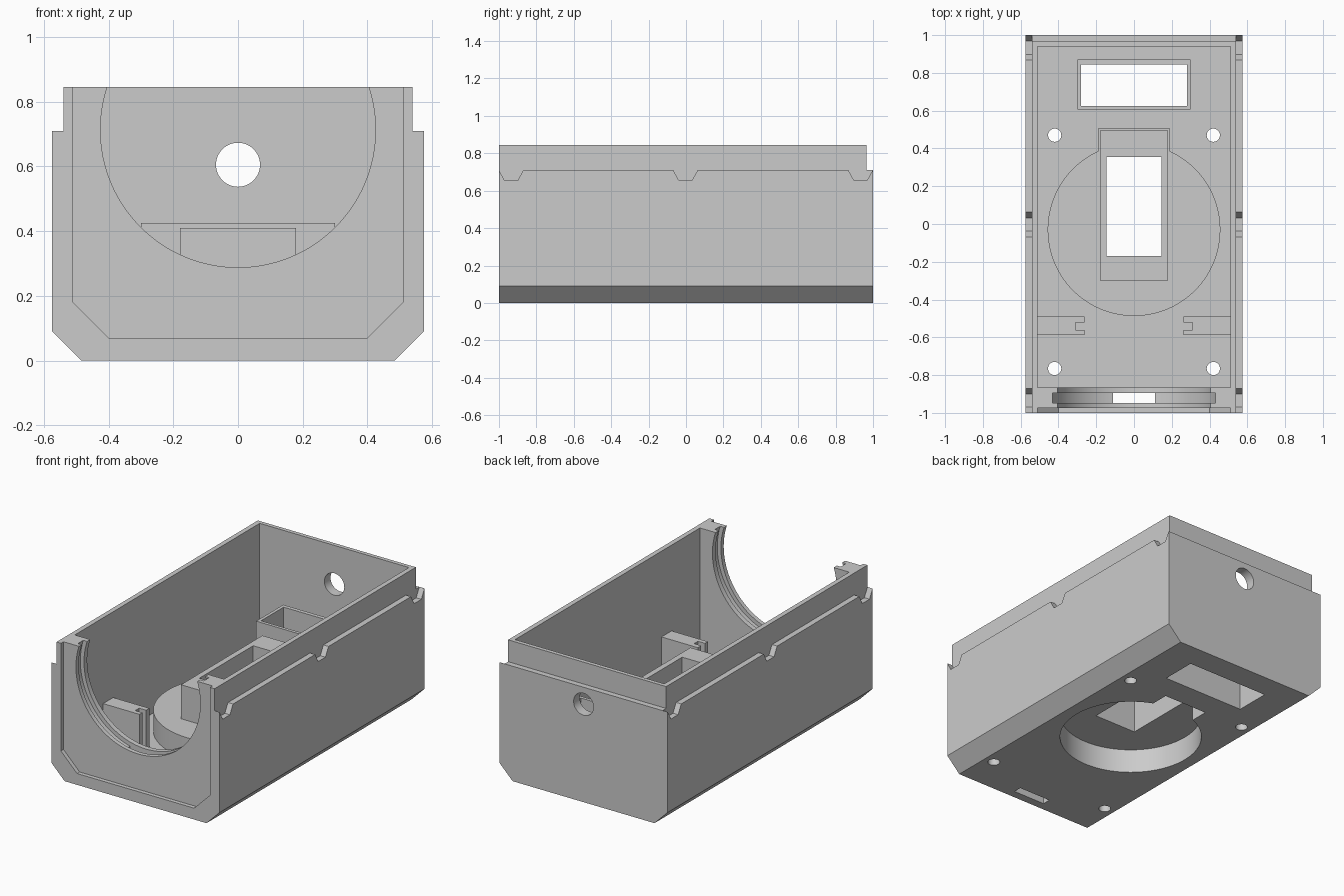
import bpy, bmesh, math
from mathutils import Matrix

if "Cube" in bpy.data.objects:
    bpy.data.objects.remove(bpy.data.objects["Cube"])

grey = bpy.data.materials.new("matte grey")
grey.use_nodes = True
grey.diffuse_color = (0.6, 0.6, 0.6, 1)
grey.node_tree.nodes["Principled BSDF"].inputs["Base Color"].default_value = (0.6, 0.6, 0.6, 1)


def make(name, bm):
    bmesh.ops.recalc_face_normals(bm, faces=bm.faces)
    mesh = bpy.data.meshes.new(name)
    bm.to_mesh(mesh)
    bm.free()
    mesh.materials.append(grey)
    ob = bpy.data.objects.new(name, mesh)
    bpy.context.collection.objects.link(ob)
    return ob


def prism(name, points, axis, a, b):
    """Extrude a 2D outline along x (points y,z) or y (points x,z)."""
    bm = bmesh.new()
    place = {"x": lambda p: (a, p[0], p[1]), "y": lambda p: (p[0], a, p[1])}[axis]
    face = bm.faces.new([bm.verts.new(place(p)) for p in points])
    out = bmesh.ops.extrude_face_region(bm, geom=[face])
    verts = [v for v in out["geom"] if isinstance(v, bmesh.types.BMVert)]
    bmesh.ops.translate(bm, verts=verts, vec=(b - a, 0, 0) if axis == "x" else (0, b - a, 0))
    return make(name, bm)


def box(name, x0, x1, y0, y1, z0, z1):
    return prism(name, [(x0, z0), (x1, z0), (x1, z1), (x0, z1)], "y", y0, y1)


def cylinder(name, radius, centre, depth, axis="z", sides=96):
    bm = bmesh.new()
    turn = Matrix.Rotation(math.pi / 2, 4, "X") if axis == "y" else Matrix()
    bmesh.ops.create_cone(bm, cap_ends=True, segments=sides, radius1=radius, radius2=radius,
                          depth=depth, matrix=Matrix.Translation(centre) @ turn)
    return make(name, bm)


def boolean(ob, tools, operation="DIFFERENCE", keep=False):
    for tool in tools:
        mod = ob.modifiers.new("cut", "BOOLEAN")
        mod.operation, mod.solver, mod.object = operation, "EXACT", tool
        bpy.context.view_layer.objects.active = ob
        bpy.ops.object.modifier_apply(modifier=mod.name)
        if not keep:
            bpy.data.objects.remove(tool)


def chamfered(half, bottom, top, cut):
    return [(-half + cut, bottom), (half - cut, bottom), (half, bottom + cut),
            (half, top), (-half, top), (-half, bottom + cut)]


# Outer shell with the stepped lip
housing = prism("housing", chamfered(0.575, 0, 0.71, 0.09), "y", -1, 1)
boolean(housing, [box("lip", -0.54, 0.54, -1, 0.965, 0.4, 0.845)], "UNION")

# Inner cavity, shallow front panel, round front opening with its groove
boolean(housing, [
    box("cavity", -0.51, 0.51, -0.865, 0.94, 0.07, 1),
    prism("front_panel", chamfered(0.51, 0.07, 1, 0.11), "y", -1.1, -0.975),
    cylinder("opening", 0.425, (0, -0.95, 0.713), 0.3, "y", 128),
    cylinder("groove", 0.45, (0, -0.922, 0.713), 0.052, "y", 128),
    box("drain_slit", -0.11, 0.11, -0.948, -0.896, -0.1, 0.6),
    cylinder("cable_hole", 0.068, (0, 0.95, 0.605), 0.3, "y", 64),
])

# Snap notches along both shoulders
for side in (-1, 1):
    for y in (-0.935, -0.003, 0.933):
        outline = [(y - 0.068, 0.715), (y - 0.035, 0.655), (y + 0.035, 0.655), (y + 0.068, 0.715)]
        boolean(housing, [prism("notch", outline, "x", side * 0.54, side * 0.7)])

# Screw holes in the floor
for x in (-0.42, 0.42):
    for y in (-0.765, 0.47):
        boolean(housing, [cylinder("screw_hole", 0.035, (x, y, 0), 0.3, sides=32)])

# Raised round boss with a rectangular extension, and the slotted tower on it
boss = cylinder("round_boss", 0.457, (0, -0.03, 0.13), 0.14, sides=128)
boolean(boss, [box("extension", -0.19, 0.19, 0.2, 0.505, 0.06, 0.2)], "UNION")
tower = box("slot_tower", -0.18, 0.18, -0.3, 0.495, 0.19, 0.41)

# Rectangular frame around the rear window
frame = box("window_frame", -0.3, 0.3, 0.605, 0.87, 0.06, 0.425)

# Shared cutters: underside recess, tower slot and rear window
recess = cylinder("recess", 0.41, (0, -0.03, 0), 0.3, sides=128)
boolean(recess, [box("recess_end", -0.15, 0.15, 0.2, 0.465, -0.15, 0.15)], "UNION")
slot = box("slot", -0.145, 0.145, -0.17, 0.355, -0.1, 0.6)
window = box("window", -0.28, 0.28, 0.625, 0.845, -0.1, 0.6)
for part, tools in ((housing, (recess, window)), (boss, (recess, slot)),
                    (tower, (slot,)), (frame, (window,))):
    boolean(part, tools, keep=True)
for tool in (recess, slot, window):
    bpy.data.objects.remove(tool)

# Side brackets with a vertical slot in the free end
parts = [housing, boss, tower, frame]
for side, name in ((1, "left_bracket"), (-1, "right_bracket")):
    xs = sorted((side * 0.262, side * 0.515))
    bracket = box(name, *xs, -0.588, -0.49, 0.06, 0.315)
    cut = sorted((side * 0.2, side * 0.31))
    boolean(bracket, [box("bracket_slot", *cut, -0.56, -0.522, 0, 0.5)])
    parts.append(bracket)

# Smooth the curved walls, keep the edges crisp
for part in parts:
    bpy.ops.object.select_all(action="DESELECT")
    part.select_set(True)
    bpy.context.view_layer.objects.active = part
    bpy.ops.object.shade_smooth_by_angle(angle=math.radians(30))
